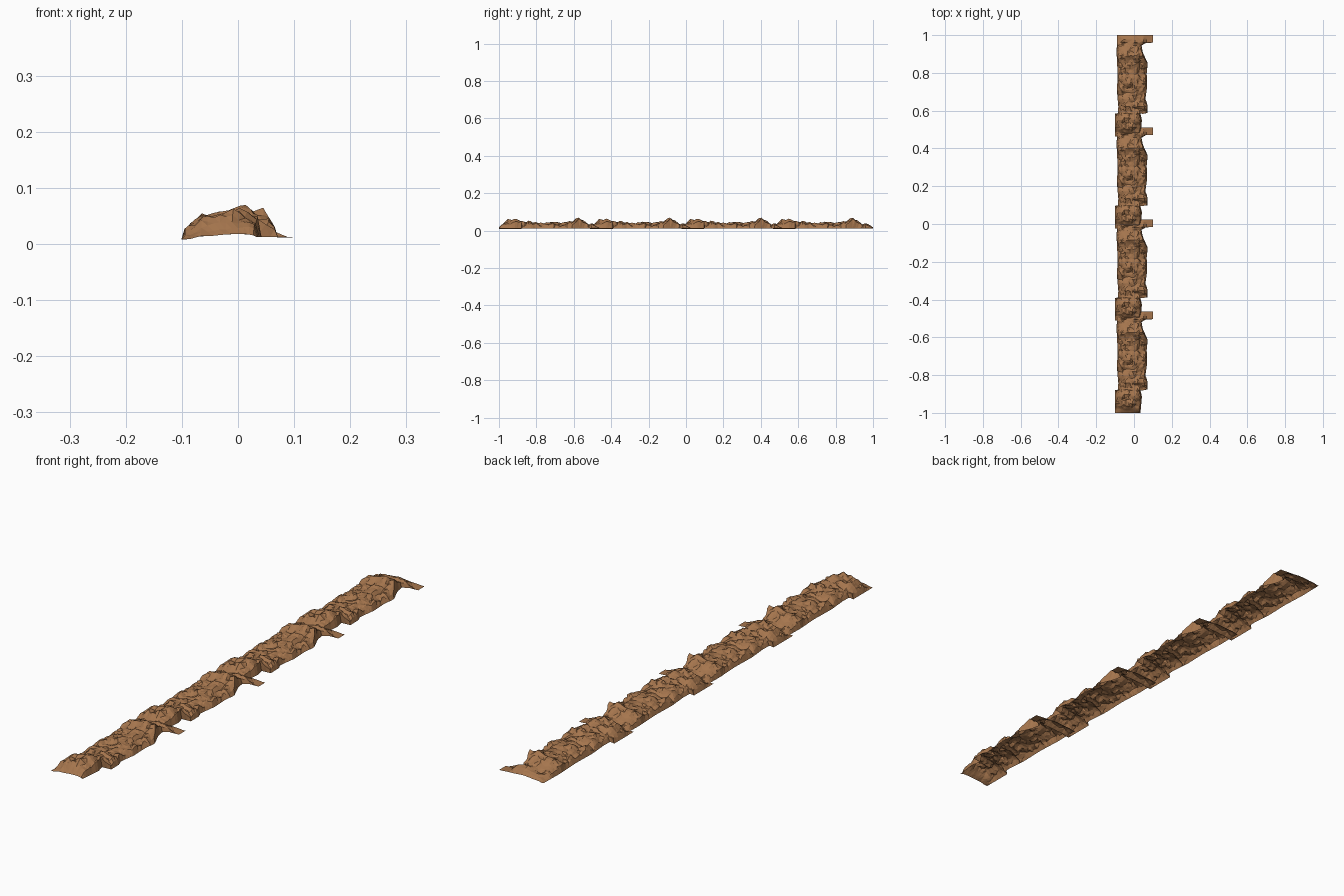
import bpy, bmesh, random
from mathutils import Vector, noise

if "Cube" in bpy.data.objects:
    bpy.data.objects.remove(bpy.data.objects["Cube"])

random.seed(4)
PERIOD = 0.488      # spacing of the repeated tiles
LENGTH = 0.536      # length of one tile, s runs from its +y end

soil = bpy.data.materials.new("brown earth")
soil.diffuse_color = (0.38, 0.18, 0.075, 1)
soil.use_nodes = True
soil.node_tree.nodes["Principled BSDF"].inputs["Base Color"].default_value = soil.diffuse_color


def lerp_table(t, pts):
    for (a, va), (b, vb) in zip(pts, pts[1:]):
        if t <= b:
            return va + (vb - va) * max(0, (t - a) / (b - a))
    return pts[-1][1]


# outline of a tile: left and right edge against s
LEFT = [(0, -.09), (.1, -.092), (.2, -.087), (.3, -.09), (.38, -.083), (.413, -.085), (.416, -.101), (.536, -.101)]
RIGHT = [(0, .1), (.04, .1), (.042, .062), (.055, .04), (.09, .046), (.15, .073), (.2, .067),
         (.27, .07), (.34, .06), (.36, .07), (.413, .071), (.416, .034), (.45, .042), (.536, .034)]
# crest height along the tile, and cross-section across it
CREST = [(0, .018), (.03, .034), (.075, .046), (.11, .07), (.145, .046), (.2, .043), (.25, .05), (.31, .040),
         (.36, .048), (.41, .046), (.44, .058), (.49, .054), (.515, .04), (.536, .018)]
SECTION = [(-.1, .3), (-.085, .5), (-.065, .78), (-.045, .8), (-.02, .95), (.012, 1), (.03, .82),
           (.05, .8), (.07, .5), (.078, .3), (.1, .18)]


def rocky(x, s):
    """Broken, lumpy ground height."""
    p = Vector((x, s, 0))
    d, _ = noise.voronoi(p * 26)
    lumps = 0.5 - d[0]                      # rounded stones with creases between
    rough = noise.noise(p * 55 + Vector((3, 7, 1)))
    return 0.021 * lumps + 0.007 * rough


# one tile of rubble: an open sheet whose rim lies near the ground
bm = bmesh.new()
ROWS = sorted([i * LENGTH / 44 for i in range(45)] + [.04, .042, .055, .413, .416])
COLS = [0, .05, .11, .18, .26, .34, .42, .5, .58, .66, .74, .82, .89, .95, 1]
grid = []
for s in ROWS:
    xl, xr = lerp_table(s, LEFT), lerp_table(s, RIGHT)
    end = min(1, s / .04, (LENGTH - s) / .03)
    row = []
    for j, u in enumerate(COLS):
        x = xl + (xr - xl) * u
        z = lerp_table(s, CREST) * lerp_table(x, SECTION) + rocky(x, s) * end
        if j == 0:
            z = 0.003 if s > .415 else 0.011
        elif j == len(COLS) - 1:
            z = 0.012
        elif s <= .04 and x > .06:
            z = 0.014 - (x - .06) * .08
        y = s
        if 0 < j < len(COLS) - 1 and .06 < s < LENGTH - .04:
            x += random.uniform(-.003, .003)
            y += random.uniform(-.003, .003)
        row.append(bm.verts.new((x, 1 - y, min(.071, max(.008, z)))))
    grid.append(row)
for a, b in zip(grid, grid[1:]):
    for j in range(len(COLS) - 1):
        bm.faces.new((a[j], b[j], b[j + 1], a[j + 1]))
bmesh.ops.triangulate(bm, faces=bm.faces[:], quad_method='SHORT_EDGE')
bmesh.ops.recalc_face_normals(bm, faces=bm.faces[:])
if sum(f.normal.z for f in bm.faces) < 0:
    bmesh.ops.reverse_faces(bm, faces=bm.faces[:])

mesh = bpy.data.meshes.new("rubble_strip")
bm.to_mesh(mesh)
bm.free()
mesh.materials.append(soil)
strip = bpy.data.objects.new("rubble_strip", mesh)
bpy.context.collection.objects.link(strip)

# repeat the tile four times along the strip
arr = strip.modifiers.new("repeat", 'ARRAY')
arr.count = 4
arr.use_relative_offset = False
arr.use_constant_offset = True
arr.constant_offset_displace = (0, -PERIOD, 0)
